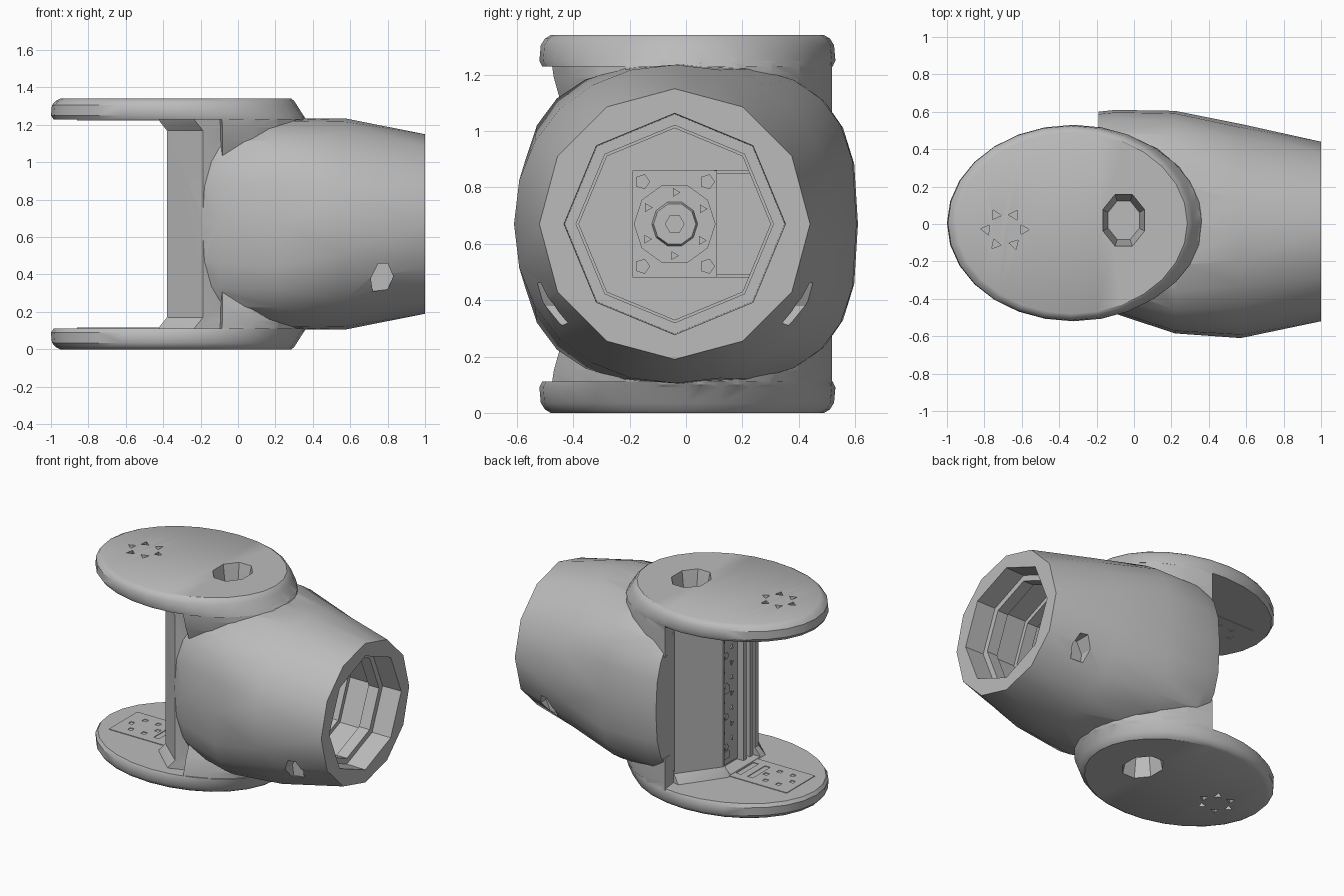
import bpy, bmesh, math
from math import cos, sin, pi, radians

old = bpy.data.objects.get("Cube")
if old:
    bpy.data.objects.remove(old, do_unlink=True)

grey = bpy.data.materials.new("matte grey")
grey.use_nodes = True
COLOUR = (0.5, 0.5, 0.5, 1)
grey.diffuse_color = COLOUR
grey.node_tree.nodes["Principled BSDF"].inputs["Base Color"].default_value = COLOUR

MID = 0.67  # mid height, about which the two fork plates mirror


def loft(name, rings):
    """Skin a list of equal-length point rings and cap both ends."""
    bm = bmesh.new()
    loops = [[bm.verts.new(p) for p in ring] for ring in rings]
    n = len(loops[0])
    for a, b in zip(loops, loops[1:]):
        for i in range(n):
            j = (i + 1) % n
            bm.faces.new((a[i], a[j], b[j], b[i]))
    bm.faces.new(loops[0][::-1])
    bm.faces.new(loops[-1])
    bmesh.ops.recalc_face_normals(bm, faces=bm.faces)
    bmesh.ops.triangulate(bm, faces=bm.faces)
    mesh = bpy.data.meshes.new(name)
    bm.to_mesh(mesh)
    bm.free()
    mesh.materials.append(grey)
    obj = bpy.data.objects.new(name, mesh)
    bpy.context.collection.objects.link(obj)
    return obj


def oval(n, rx, ry, start=0.0):
    return [(rx * cos(start + 2 * pi * i / n), ry * sin(start + 2 * pi * i / n)) for i in range(n)]


def box(name, x0, x1, y0, y1, z0, z1):
    plan = [(x0, y0), (x1, y0), (x1, y1), (x0, y1)]
    return loft(name, [[(x, y, z) for x, y in plan] for z in (z0, z1)])


def rod(name, sides, x0, x1, y, z, r0, r1=None, start=0.0):
    """Prism or cone along x."""
    ends = ((x0, r0), (x1, r1 or r0))
    return loft(name, [[(x, y + a, z + b) for a, b in oval(sides, r, r, start)] for x, r in ends])


def combine(target, other, operation):
    mod = target.modifiers.new("combine", 'BOOLEAN')
    mod.object, mod.operation, mod.solver = other, operation, 'EXACT'
    bpy.context.view_layer.objects.active = target
    bpy.ops.object.modifier_apply(modifier=mod.name)
    bpy.data.objects.remove(other, do_unlink=True)


def flip(z, side):
    return z if side < 0 else 2 * MID - z


# Main sleeve: rounded square blending to a faceted round mouth
SECTIONS = [  # x, y min, y max, half height, squareness
    (-0.19, -0.42, 0.60, 0.54, 2.7),
    (-0.10, -0.48, 0.61, 0.56, 2.8),
    (0.22, -0.585, 0.605, 0.565, 2.9),
    (0.57, -0.61, 0.535, 0.565, 2.1),
    (1.00, -0.52, 0.44, 0.48, 2.0),
]


def section(x, y0, y1, rz, power):
    ring = []
    for i, (c, s) in enumerate(oval(24, 1, 1)):
        k = cos(pi / 12) if x == 1 and i % 2 else 1
        y = (y0 + y1) / 2 + k * (y1 - y0) / 2 * math.copysign(abs(c) ** (2 / power), c)
        ring.append((x, y, MID + k * rz * math.copysign(abs(s) ** (2 / power), s)))
    return ring


body = loft("forked_sleeve", [section(*s) for s in SECTIONS])

# Upright wedge web between the plates, flared where it meets them
WEB = [(0.1, 0.3), (-0.188, 0.40), (-0.38, 0.14), (-0.38, -0.25), (-0.188, -0.418), (0.1, -0.3)]
web = loft("web", [[(x - f if x < 0 else x, y * (1 + f), z) for x, y in WEB]
                   for z, f in ((0.08, 0.06), (0.12, 0.04), (0.17, 0), (1.17, 0), (1.22, 0.04), (1.26, 0.06))])
combine(body, web, 'UNION')

# Two oval fork plates, sloping on the sleeve side, with a neck into the sleeve
PLATE = [  # z, x min, x max, half width
    (0.0, -0.95, 0.285, 0.485), (0.012, -0.975, 0.30, 0.505), (0.035, -0.995, 0.315, 0.52),
    (0.09, -1.0, 0.35, 0.525), (0.112, -0.985, 0.365, 0.515),
]
for side in (-1, 1):
    plate = loft("plate", [[((x0 + x1) / 2 + a, 0.005 + b, flip(z, side))
                            for a, b in oval(28, (x1 - x0) / 2, ry)] for z, x0, x1, ry in PLATE])
    combine(body, plate, 'UNION')
    arc = [radians(a) for a in range(-70, 81, 15)]
    neck = loft("neck", [[(-0.32 + r * cos(a), 0.005 + 0.52 * sin(a) * (k if a < 0 else 1), flip(z, side))
                          for a in arc]
                         for z, r, k in ((0.06, 0.63, 0.98), (0.1, 0.678, 0.985), (0.15, 0.69, 0.97),
                                         (0.22, 0.69, 0.93), (0.32, 0.69, 0.85))])
    combine(body, neck, 'UNION')

# Stepped bore inside the sleeve
BORE = [(1.1, 0.395), (0.86, 0.39), (0.86, 0.35), (0.78, 0.35), (0.78, 0.38), (0.62, 0.38),
        (0.62, 0.35), (0.54, 0.35), (0.54, 0.37), (0.35, 0.36), (0.35, 0.34), (-0.1, 0.34)]
bore = loft("bore", [[(x, -0.04 + a, MID + b) for a, b in oval(8, r, r, pi / 2)] for x, r in BORE])
combine(body, bore, 'DIFFERENCE')

# Recess in the web for the mounting panel
combine(body, box("recess", -0.6, -0.32, -0.21, 0.12, 0.118, 1.222), 'DIFFERENCE')

# Blind hexagonal pockets in both flanks near the mouth
SLOT = [(0.72, 0.31), (0.80, 0.32), (0.83, 0.39), (0.80, 0.46), (0.75, 0.46), (0.71, 0.38)]
for depths in ((-0.8, -0.42), (0.34, 0.8)):
    combine(body, loft("slot", [[(x, y, z) for x, z in SLOT] for y in depths]), 'DIFFERENCE')

for side in (-1, 1):
    # Tapered pocket in the outer face of each plate
    pocket = loft("pocket", [[(-0.055 + a, 0.02 + b, flip(z, side))
                              for a, b in oval(8, 0.125 * k, 0.155 * k, pi / 8)]
                             for z, k in ((-0.02, 1), (0.04, 0.9), (0.17, 0.72))])
    combine(body, pocket, 'DIFFERENCE')
    # Ring of small triangular screw holes in each plate
    for i, (a, b) in enumerate(oval(6, 0.1, 0.09)):
        tri = oval(3, 0.03, 0.03, i)
        hole = loft("hole", [[(-0.69 + a + p, -0.03 + b + q, flip(z, side)) for p, q in tri]
                             for z in (-0.02, 0.07)])
        combine(body, hole, 'DIFFERENCE')

# Mounting panel with raised marks and side rails, set in the web recess
box("back_panel", -0.325, -0.312, -0.205, 0.115, 0.13, 1.21)
for i in range(9):
    z = 0.25 + 0.105 * i
    rod("panel_fastener", 6, -0.333, -0.32, 0.07 if i % 2 else 0.03, z, 0.022)
    rod("panel_fastener", 3, -0.333, -0.32, -0.03, z + 0.04, 0.018, start=i)
for z in (0.17, 0.62, 1.12):
    box("panel_tab", -0.331, -0.32, 0.0, 0.07, z, z + 0.05)
for y in (-0.20, -0.13):
    box("panel_rail", -0.37, -0.315, y, y + 0.03, 0.115, 1.225)

# Bracket leaf on the inner face of each plate
for side in (-1, 1):
    def leaf(name, x0, x1, y0, y1, z0, z1):
        return box(name, x0, x1, y0, y1, flip(z0, side), flip(z1, side))
    base = leaf("bracket_leaf", -0.86, -0.36, -0.18, 0.13, 0.105, 0.116)
    for x in (-0.45, -0.54):
        combine(base, leaf("slit", x - 0.02, x + 0.02, -0.12, 0.07, 0.09, 0.14), 'DIFFERENCE')
    for a, b in oval(6, 0.1, 0.09):
        combine(base, leaf("screw", -0.71 + a, -0.68 + a, -0.04 + b, -0.01 + b, 0.09, 0.14), 'DIFFERENCE')

# Motor seen down the bore: square face, stepped boss, shaft and corner screws
MY, MZ = -0.04, 0.67
box("motor_body", -0.12, 0.10, -0.19, 0.11, 0.48, 0.86)
rod("motor_boss", 10, 0.09, 0.13, MY, MZ, 0.145)
rod("motor_ring", 10, 0.12, 0.15, MY, MZ, 0.085, 0.075)
rod("motor_shaft", 6, 0.14, 0.24, MY, MZ, 0.035)
for a, b in oval(6, 0.112, 0.112, 0.5):
    rod("boss_screw", 3, 0.125, 0.138, MY + a, MZ + b, 0.018)
for y in (-0.155, 0.075):
    for z in (0.52, 0.82):
        rod("corner_screw", 5, 0.095, 0.115, y, z, 0.028)
for z in (0.48, 0.85):
    box("motor_bracket", -0.12, 0.04, 0.10, 0.24, z, z + 0.012)

# Soft shading on the sleeve, crisp edges kept
bpy.ops.object.select_all(action='DESELECT')
body.select_set(True)
bpy.context.view_layer.objects.active = body
bpy.ops.object.shade_smooth_by_angle(angle=radians(32))
